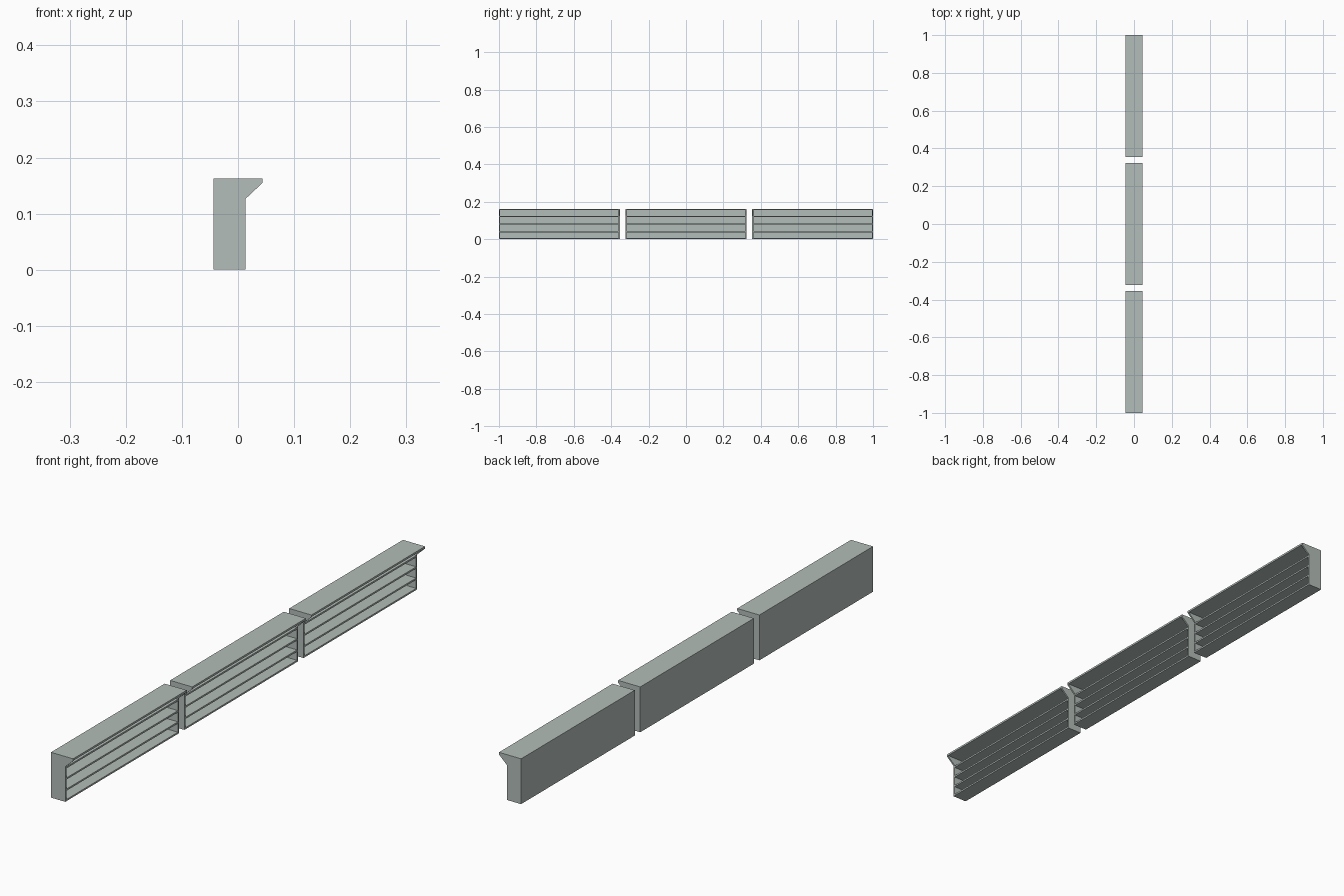
import bpy

cube = bpy.data.objects.get("Cube")
if cube:
    bpy.data.objects.remove(cube, do_unlink=True)

grey = bpy.data.materials.new("pale_grey_green_metal")
grey.use_nodes = True
colour = (0.45, 0.51, 0.48, 1)
grey.diffuse_color = colour
grey.node_tree.nodes["Principled BSDF"].inputs["Base Color"].default_value = colour

BACK, FRONT, LIP = -0.044, 0.013, 0.044
HEIGHT, LENGTH, WALL = 0.163, 0.646, 0.006


def extrude_y(name, profile, y0, y1):
    """Extrude an x-z profile along y into a closed solid."""
    n = len(profile)
    verts = [(x, y, z) for y in (y0, y1) for x, z in profile]
    sides = [(i, i + n, (i + 1) % n + n, (i + 1) % n) for i in range(n)]
    caps = [tuple(range(n)), tuple(reversed(range(n, 2 * n)))]
    mesh = bpy.data.meshes.new(name)
    mesh.from_pydata(verts, [], sides + caps)
    mesh.materials.append(grey)
    obj = bpy.data.objects.new(name, mesh)
    bpy.context.collection.objects.link(obj)


def rect(x0, x1, z0, z1):
    return [(x0, z0), (x1, z0), (x1, z1), (x0, z1)]


# End panel outline with the slanted bracket under the canopy
end_outline = [(BACK, 0), (FRONT, 0), (FRONT, 0.126), (LIP, 0.155),
               (LIP, HEIGHT), (BACK, HEIGHT)]

for unit, centre in (("front", -0.677), ("middle", 0), ("rear", 0.677)):
    y0, y1 = centre - LENGTH / 2, centre + LENGTH / 2
    inner0, inner1 = y0 + WALL, y1 - WALL

    # End panels
    extrude_y(unit + "_near_end_panel", end_outline, y0, inner0)
    extrude_y(unit + "_far_end_panel", end_outline, inner1, y1)

    # Back panel, canopy top and base
    extrude_y(unit + "_back_panel", rect(BACK, BACK + WALL, 0, HEIGHT), inner0, inner1)
    extrude_y(unit + "_canopy_top", rect(BACK + WALL, LIP, HEIGHT - 0.007, HEIGHT), inner0, inner1)
    extrude_y(unit + "_base", rect(BACK + WALL, FRONT, 0, WALL), inner0, inner1)

    # Shelves
    for i in range(1, 4):
        z = 0.0403 * i
        extrude_y(f"{unit}_shelf_{i}", rect(BACK + WALL, FRONT, z - 0.003, z + 0.003), inner0, inner1)
